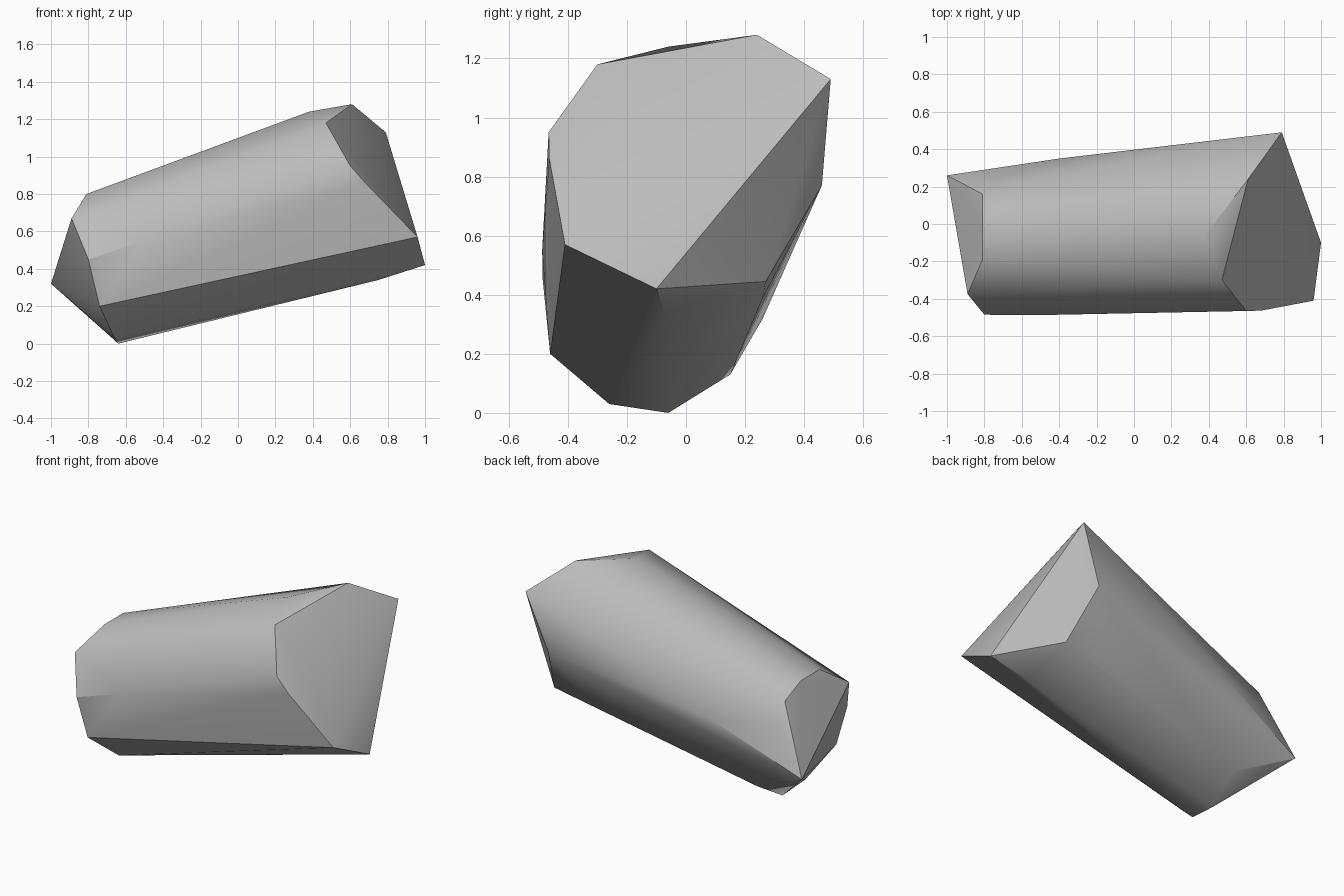
import bpy
import bmesh
import math

# Remove the default object
default_object = bpy.data.objects.get("Cube")
if default_object:
    bpy.data.objects.remove(default_object, do_unlink=True)


def make_material(name, shade):
    """One flat grey material for viewport and render."""
    material = bpy.data.materials.new(name)
    material.use_nodes = True
    colour = (shade, shade, shade, 1.0)
    material.diffuse_color = colour
    material.node_tree.nodes["Principled BSDF"].inputs["Base Color"].default_value = colour
    return material


def make_hull(name, corners, material, sharp_angle):
    """Wrap corner points in a convex skin with sharp edges kept."""
    bm = bmesh.new()
    for corner in corners:
        bm.verts.new(corner)
    result = bmesh.ops.convex_hull(bm, input=list(bm.verts))
    unused = set(result["geom_interior"]) | set(result["geom_unused"])
    loose = [item for item in unused if isinstance(item, bmesh.types.BMVert)]
    bmesh.ops.delete(bm, geom=loose, context="VERTS")
    bmesh.ops.recalc_face_normals(bm, faces=list(bm.faces))
    mesh = bpy.data.meshes.new(name)
    bm.to_mesh(mesh)
    bm.free()
    mesh.materials.append(material)
    rock = bpy.data.objects.new(name, mesh)
    bpy.context.collection.objects.link(rock)
    bpy.ops.object.select_all(action="DESELECT")
    rock.select_set(True)
    bpy.context.view_layer.objects.active = rock
    bpy.ops.object.shade_smooth_by_angle(angle=math.radians(sharp_angle))
    return rock


# Rim of the broad broken end
broad_end = [
    (.47, -.3, 1.18), (.61, .24, 1.28), (.79, .49, 1.13),
    (.6, -.465, .95), (.96, -.41, .57), (1, -.1, .42),
    (.74, .27, .445), (.65, .46, .77), (.68, -.463, .86),
]

# Rim of the narrow end
narrow_end = [
    (-.81, 0, .8), (-.81, -.19, .8), (-.89, -.375, .67),
    (-.8, -.485, .45), (-.74, -.46, .2), (-.66, -.26, .03),
    (-.64, -.06, 0), (-.61, .15, .13), (-1, .26, .32),
    (-.85, .21, .59), (-.81, .16, .73),
]

# Slight bulges along the flanks
flank_bulges = [
    (.38, -.06, 1.24), (.46, .26, .39), (.75, -.07, .34),
    (-.4, .35, .59), (-.5, -.487, .55),
]

stone_grey = make_material("stone_grey", .5)
make_hull("rock", broad_end + narrow_end + flank_bulges, stone_grey, 30)
